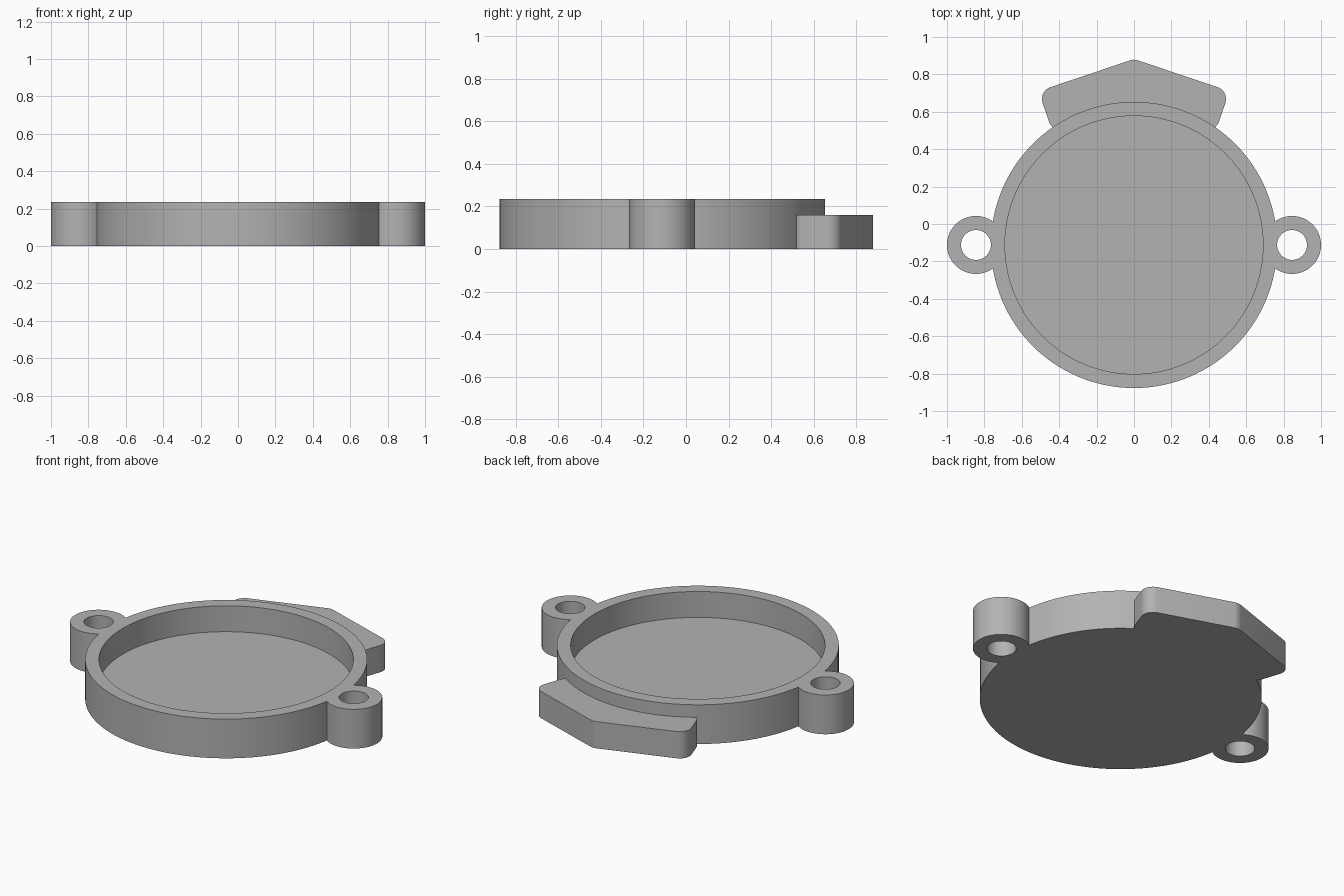
import bpy, bmesh, math

if "Cube" in bpy.data.objects:
    bpy.data.objects.remove(bpy.data.objects["Cube"], do_unlink=True)

CENTRE_Y = -0.112
HEIGHT, TAB_HEIGHT, FLOOR = 0.235, 0.16, 0.08
OUTER, INNER = 0.765, 0.69
LUG_X, LUG_R, HOLE_R = 0.845, 0.155, 0.08

grey = bpy.data.materials.new("plain grey")
grey.use_nodes = True
colour = (0.45, 0.45, 0.45, 1)
grey.diffuse_color = colour
grey.node_tree.nodes["Principled BSDF"].inputs["Base Color"].default_value = colour


def cylinder(name, x, radius, bottom, top, sides):
    bpy.ops.mesh.primitive_cylinder_add(
        vertices=sides, radius=radius, depth=top - bottom,
        location=(x, CENTRE_Y, (top + bottom) / 2))
    obj = bpy.context.object
    obj.name = name
    obj.data.materials.append(grey)
    return obj


def rounded_plate(name, corners, height):
    """Extrude an outline whose corners (x, y, rounding) are softened."""
    bm = bmesh.new()
    verts = [bm.verts.new((x, y, 0)) for x, y, _ in corners]
    bm.faces.new(verts)
    for vert, (_, _, rounding) in zip(verts, corners):
        if rounding:
            bmesh.ops.bevel(bm, geom=[vert], offset=rounding, segments=8,
                            profile=0.5, affect='VERTICES')
    side = bmesh.ops.extrude_face_region(bm, geom=bm.faces[:])
    bmesh.ops.translate(bm, vec=(0, 0, height),
                        verts=[g for g in side["geom"] if isinstance(g, bmesh.types.BMVert)])
    bmesh.ops.recalc_face_normals(bm, faces=bm.faces[:])
    mesh = bpy.data.meshes.new(name)
    bm.to_mesh(mesh)
    bm.free()
    mesh.materials.append(grey)
    obj = bpy.data.objects.new(name, mesh)
    bpy.context.collection.objects.link(obj)
    return obj


def combine(target, other, operation):
    """Merge or cut with another solid, then discard that solid."""
    mod = target.modifiers.new(other.name, 'BOOLEAN')
    mod.operation = operation
    mod.solver = 'EXACT'
    mod.object = other
    bpy.context.view_layer.objects.active = target
    bpy.ops.object.modifier_apply(modifier=mod.name)
    bpy.data.objects.remove(other, do_unlink=True)


# Round cover body
cover = cylinder("round_cover", 0, OUTER, 0, HEIGHT, 128)

# Pointed tab at the back, mirrored about the middle
half = [(0.40, 0.50, 0), (0.447, 0.525, 0.02), (0.51, 0.71, 0.066)]
outline = half + [(0, 0.882, 0.02)] + [(-x, y, r) for x, y, r in reversed(half)]
combine(cover, rounded_plate("back_tab", outline, TAB_HEIGHT), 'UNION')

# Screw lugs on both sides
for x in (-LUG_X, LUG_X):
    combine(cover, cylinder("screw_lug", x, LUG_R, 0, HEIGHT, 64), 'UNION')

# Recess and screw holes
combine(cover, cylinder("recess", 0, INNER, FLOOR, HEIGHT + 0.1, 128), 'DIFFERENCE')
for x in (-LUG_X, LUG_X):
    combine(cover, cylinder("screw_hole", x, HOLE_R, -0.1, HEIGHT + 0.1, 48), 'DIFFERENCE')

# Smooth round walls with crisp rims
bpy.ops.object.select_all(action='DESELECT')
cover.select_set(True)
bpy.context.view_layer.objects.active = cover
bpy.ops.object.shade_smooth_by_angle(angle=math.radians(30))
